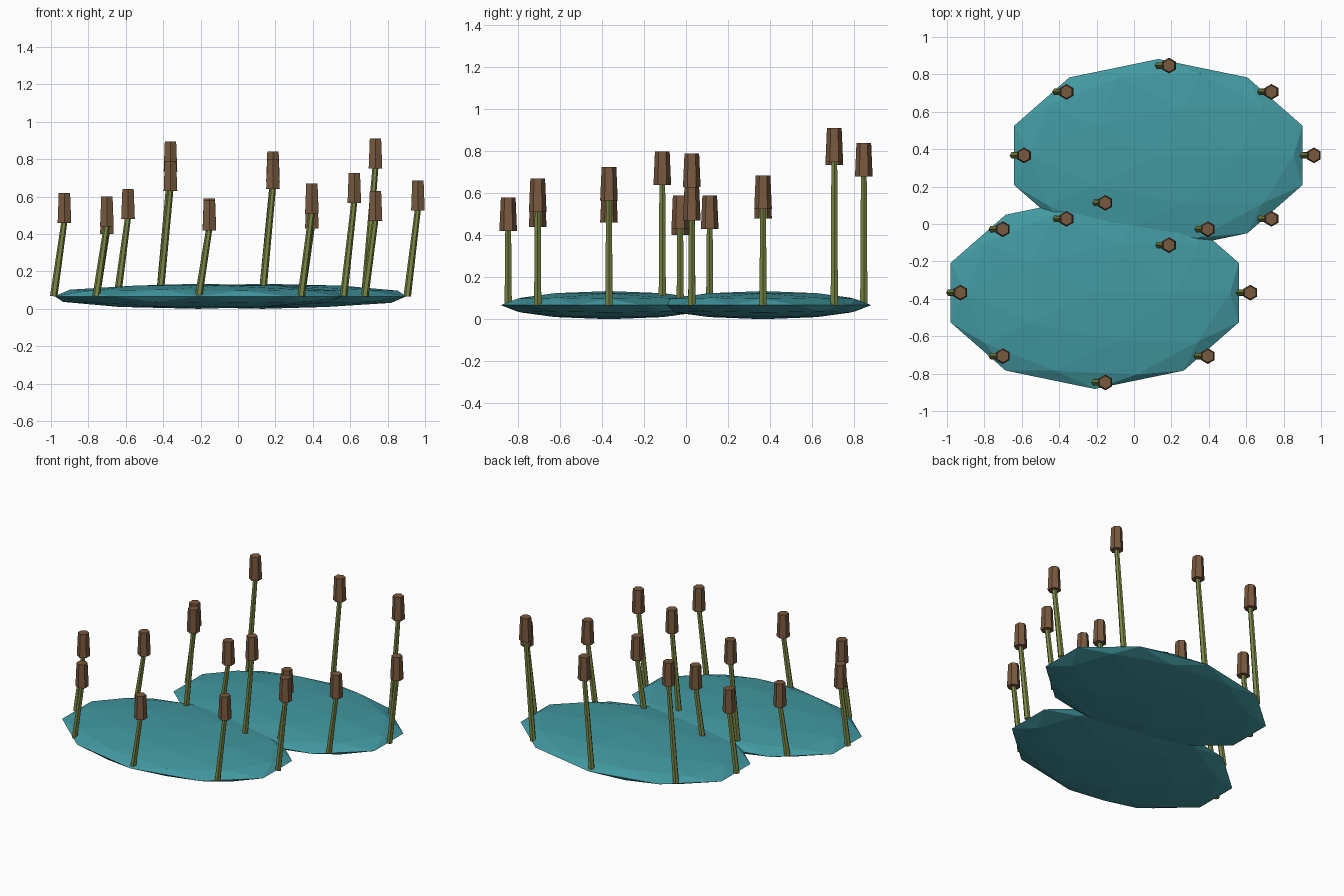
import bpy
from math import cos, sin, tau
from mathutils import Vector

cube = bpy.data.objects.get("Cube")
if cube:
    bpy.data.objects.remove(cube, do_unlink=True)


def make_material(name, color):
    mat = bpy.data.materials.new(name)
    mat.use_nodes = True
    mat.diffuse_color = (*color, 1)
    mat.node_tree.nodes["Principled BSDF"].inputs["Base Color"].default_value = (*color, 1)
    return mat


water = make_material("teal_water", (0.055, 0.32, 0.36))
stalk = make_material("olive_stalk", (0.20, 0.25, 0.06))
brown = make_material("brown_head", (0.19, 0.10, 0.05))

WATER_Z = 0.067     # height of the pool's widest outline
HEAD_HEIGHT = 0.16
LEAN = 0.057        # every reed leans towards +x


def finish(name, mat):
    obj = bpy.context.object
    obj.name = name
    obj.data.materials.append(mat)
    return obj


def add_pool(name, center):
    """Flattened faceted sphere."""
    bpy.ops.mesh.primitive_ico_sphere_add(subdivisions=2, radius=1, location=center)
    finish(name, water).scale = (0.81, 0.515, WATER_Z)


def add_reed(name, base, top_z):
    """Leaning stalk with an upright tapered head."""
    top = Vector((base.x + LEAN, base.y, top_z))
    tip = top - Vector((0, 0, HEAD_HEIGHT - 0.01))
    axis = tip - base
    bpy.ops.mesh.primitive_cone_add(vertices=6, radius1=0.02, radius2=0.016,
                                    depth=axis.length, location=(base + tip) / 2,
                                    rotation=axis.to_track_quat('Z', 'Y').to_euler())
    finish(name + "_stalk", stalk)
    bpy.ops.mesh.primitive_cone_add(vertices=6, radius1=0.042, radius2=0.035,
                                    depth=HEAD_HEIGHT,
                                    location=top - Vector((0, 0, HEAD_HEIGHT / 2)))
    finish(name + "_head", brown)


# Two overlapping pools, each ringed by reeds of uneven height
pools = {
    "back_pool": ((0.13, 0.367), (0.685, 0.91, 0.84, 0.895, 0.64, 0.79, 0.80, 0.63)),
    "front_pool": ((-0.21, -0.367), (0.725, 0.59, 0.59, 0.56, 0.62, 0.60, 0.58, 0.67)),
}
for name, ((x, y), heights) in pools.items():
    center = Vector((x, y, WATER_Z))
    add_pool(name, center)
    for i, top_z in enumerate(heights):
        a = tau * i / len(heights)
        base = center + Vector((0.775 * cos(a), 0.48 * sin(a), 0))
        add_reed(f"{name}_reed_{i + 1}", base, top_z)
